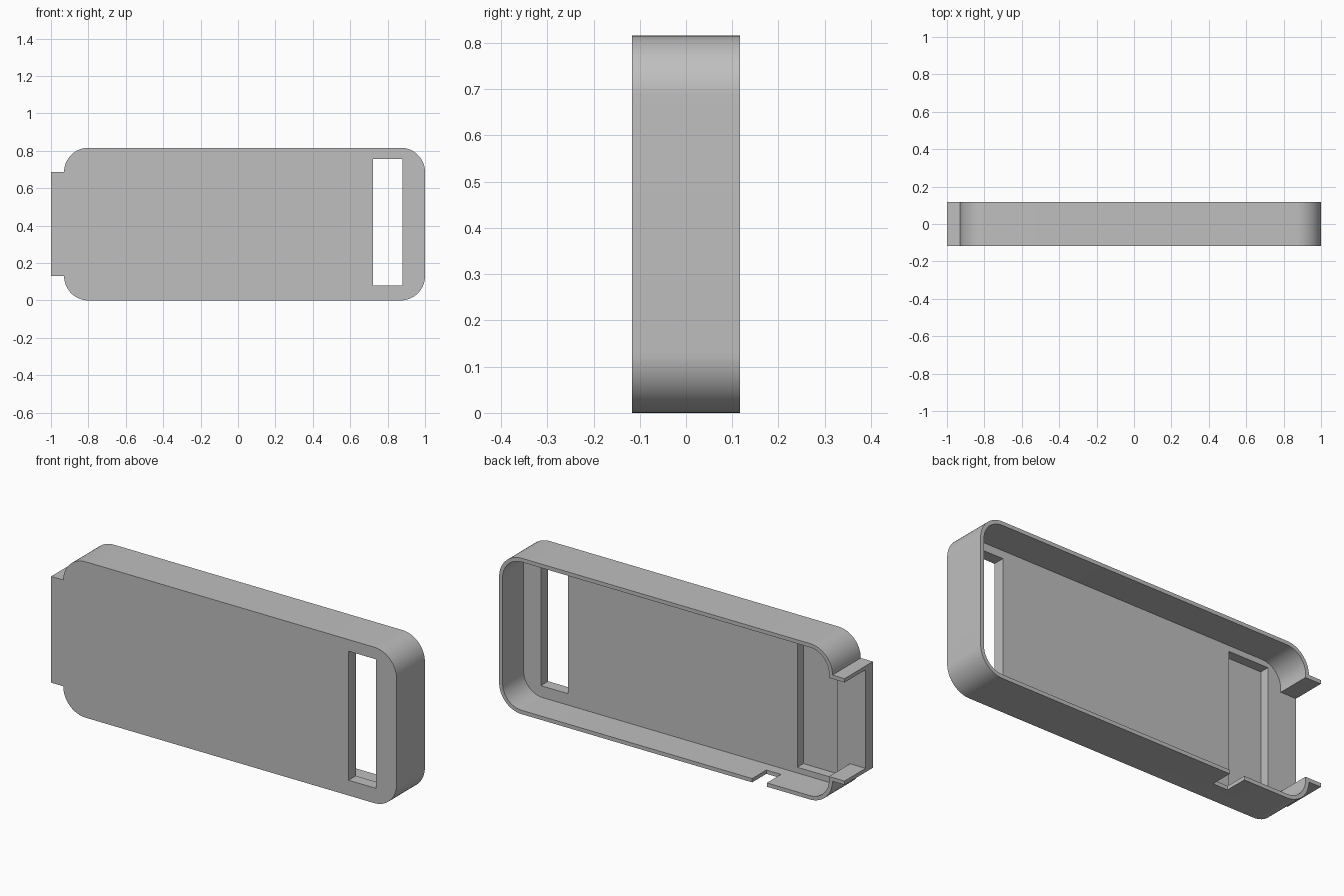
import bpy, bmesh
from math import sin, cos, pi

cube = bpy.data.objects.get("Cube")
if cube:
    bpy.data.objects.remove(cube, do_unlink=True)

# Main dimensions
H, D, R, WALL = 0.816, 0.117, 0.13, 0.02
LEFT, RIGHT = -0.93, 1.0
FLOOR = -0.057

grey = bpy.data.materials.new("matte_grey")
grey.use_nodes = True
grey.diffuse_color = (0.52, 0.52, 0.52, 1)
grey.node_tree.nodes["Principled BSDF"].inputs["Base Color"].default_value = grey.diffuse_color


def extrude(name, points, y0, y1):
    """Extrude an x-z outline from y0 to y1."""
    bm = bmesh.new()
    face = bm.faces.new([bm.verts.new((x, y0, z)) for x, z in points])
    grown = bmesh.ops.extrude_face_region(bm, geom=[face])["geom"]
    verts = [v for v in grown if isinstance(v, bmesh.types.BMVert)]
    bmesh.ops.translate(bm, verts=verts, vec=(0, y1 - y0, 0))
    bmesh.ops.recalc_face_normals(bm, faces=bm.faces)
    mesh = bpy.data.meshes.new(name)
    bm.to_mesh(mesh)
    bm.free()
    mesh.materials.append(grey)
    obj = bpy.data.objects.new(name, mesh)
    bpy.context.collection.objects.link(obj)
    return obj


def box(name, x0, x1, y0, y1, z0, z1):
    return extrude(name, [(x0, z0), (x1, z0), (x1, z1), (x0, z1)], y0, y1)


def outline(inset, tab_end):
    """Rounded rectangle with a square tab on the low-x end."""
    r = R - inset
    pts = []
    corners = [(LEFT + R, R, pi), (RIGHT - R, R, 1.5 * pi),
               (RIGHT - R, H - R, 0), (LEFT + R, H - R, pi / 2)]
    for cx, cz, start in corners:
        for i in range(17):
            a = start + i * pi / 32
            pts.append((cx + r * cos(a), cz + r * sin(a)))
    top, bottom, x = H - R - inset, R + inset, LEFT + inset
    if inset:
        pts.append((x, top))
    pts += [(tab_end, top), (tab_end, bottom)]
    if inset:
        pts.append((x, bottom))
    return pts


# Tray body and the shapes removed from it
case = extrude("case_shell", outline(0, -1.0), -D, D)
cutters = [
    extrude("cavity_cutter", outline(WALL, -1.1), FLOOR, 0.2),
    box("window_cutter", 0.722, 0.88, -0.2, 0.0, 0.08, 0.755),
    box("recess_cutter", -0.835, -0.605, -0.107, 0.0, 0.05, 0.766),
    box("notch_cutter", -0.55, -0.465, 0.0, 0.2, -0.1, 0.05),
]
bpy.context.view_layer.objects.active = case
for cutter in cutters:
    mod = case.modifiers.new(cutter.name, 'BOOLEAN')
    mod.operation = 'DIFFERENCE'
    mod.solver = 'EXACT'
    mod.object = cutter
    bpy.ops.object.modifier_apply(modifier=mod.name)
    bpy.data.objects.remove(cutter, do_unlink=True)

# Smooth rounded corners, crisp edges
bpy.ops.object.select_all(action='DESELECT')
case.select_set(True)
bpy.ops.object.shade_smooth_by_angle(angle=pi / 6)
